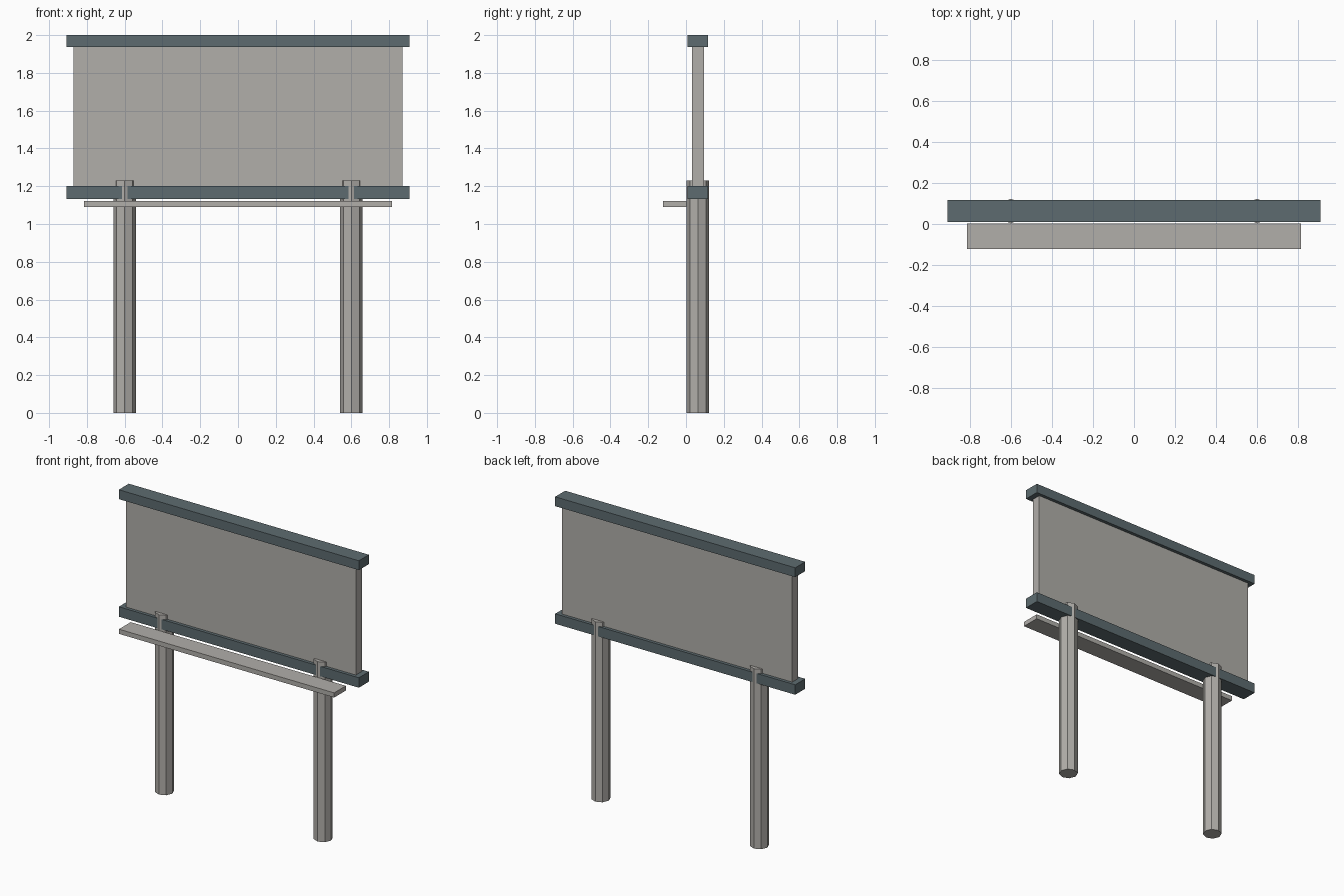
import bpy

default = bpy.data.objects.get("Cube")
if default:
    bpy.data.objects.remove(default, do_unlink=True)


def make_material(name, rgb):
    mat = bpy.data.materials.new(name)
    mat.use_nodes = True
    mat.diffuse_color = (*rgb, 1)
    mat.node_tree.nodes["Principled BSDF"].inputs["Base Color"].default_value = (*rgb, 1)
    return mat


def box(name, x_half, y_range, z_range, mat):
    (y0, y1), (z0, z1) = y_range, z_range
    bpy.ops.mesh.primitive_cube_add(size=1, location=(0, (y0 + y1) / 2, (z0 + z1) / 2))
    obj = bpy.context.object
    obj.name = name
    obj.scale = (2 * x_half, y1 - y0, z1 - z0)
    bpy.ops.object.transform_apply(location=False, rotation=False, scale=True)
    obj.data.materials.append(mat)
    return obj


def post(name, x, mat):
    bpy.ops.mesh.primitive_cylinder_add(vertices=8, radius=POST_RADIUS, depth=POST_HEIGHT,
                                        location=(x, CENTRE_Y, POST_HEIGHT / 2))
    obj = bpy.context.object
    obj.name = name
    obj.data.materials.append(mat)


grey = make_material("warm_grey", (0.44, 0.425, 0.40))
slate = make_material("slate_blue_grey", (0.11, 0.148, 0.16))

CENTRE_Y = 0.063
POST_RADIUS = 0.06
POST_HEIGHT = 1.23
rail_y = (CENTRE_Y - 0.054, CENTRE_Y + 0.054)
panel_y = (CENTRE_Y - 0.032, CENTRE_Y + 0.032)

# Display panel between two trim rails
box("display_panel", 0.87, panel_y, (1.17, 1.96), grey)
box("lower_rail", 0.908, rail_y, (1.132, 1.2), slate)
box("upper_rail", 0.908, rail_y, (1.936, 2.0), slate)

# Service walkway in front of the posts
box("walkway", 0.814, (-0.123, CENTRE_Y - POST_RADIUS), (1.09, 1.122), grey)

# Octagonal support posts
for side, sign in (("left", 1), ("right", -1)):
    post(side + "_post", sign * 0.6, grey)
